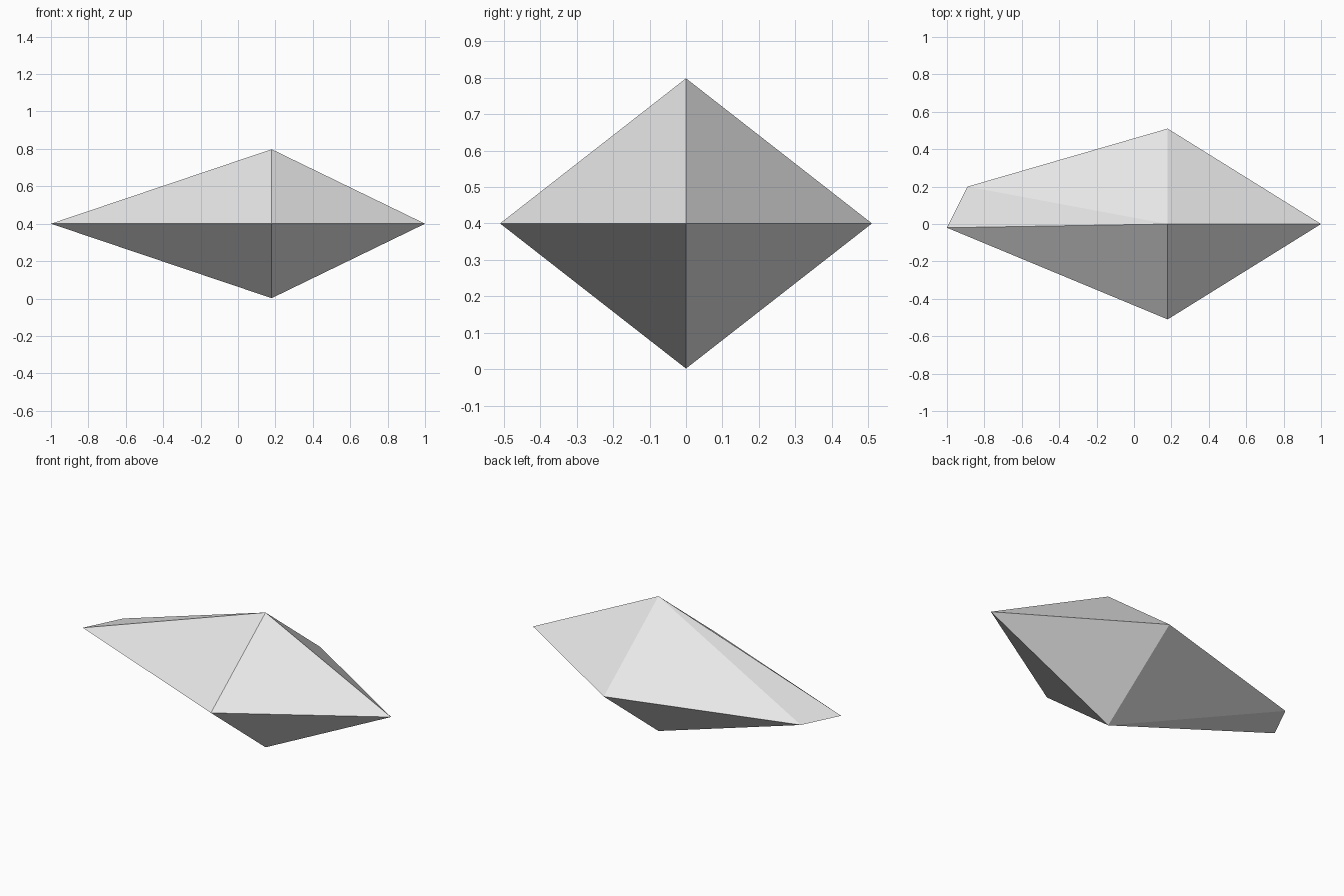
import bpy
import bmesh

cube = bpy.data.objects.get("Cube")
if cube:
    bpy.data.objects.remove(cube, do_unlink=True)

# Plain grey stone
grey = bpy.data.materials.new("light grey")
grey.use_nodes = True
colour = (0.8, 0.8, 0.8, 1.0)
grey.diffuse_color = colour
grey.node_tree.nodes["Principled BSDF"].inputs["Base Color"].default_value = colour

# Girdle outline, seen from above, and the two tips of the crystal
girdle = [(1, 0), (0.18, 0.51), (-0.89, 0.20), (-1, -0.02), (0.18, -0.51)]
MID, TOP, BOTTOM = 0.4, 0.798, 0.002

bm = bmesh.new()
rim = [bm.verts.new((x, y, MID)) for x, y in girdle]
tips = [bm.verts.new((0.18, 0, z)) for z in (TOP, BOTTOM)]

# Fan of flat facets from each tip to the girdle
for tip in tips:
    for i, corner in enumerate(rim):
        bm.faces.new((tip, corner, rim[(i + 1) % len(rim)]))
bmesh.ops.recalc_face_normals(bm, faces=bm.faces[:])

mesh = bpy.data.meshes.new("crystal")
bm.to_mesh(mesh)
bm.free()
mesh.materials.append(grey)
crystal = bpy.data.objects.new("crystal", mesh)
bpy.context.collection.objects.link(crystal)
